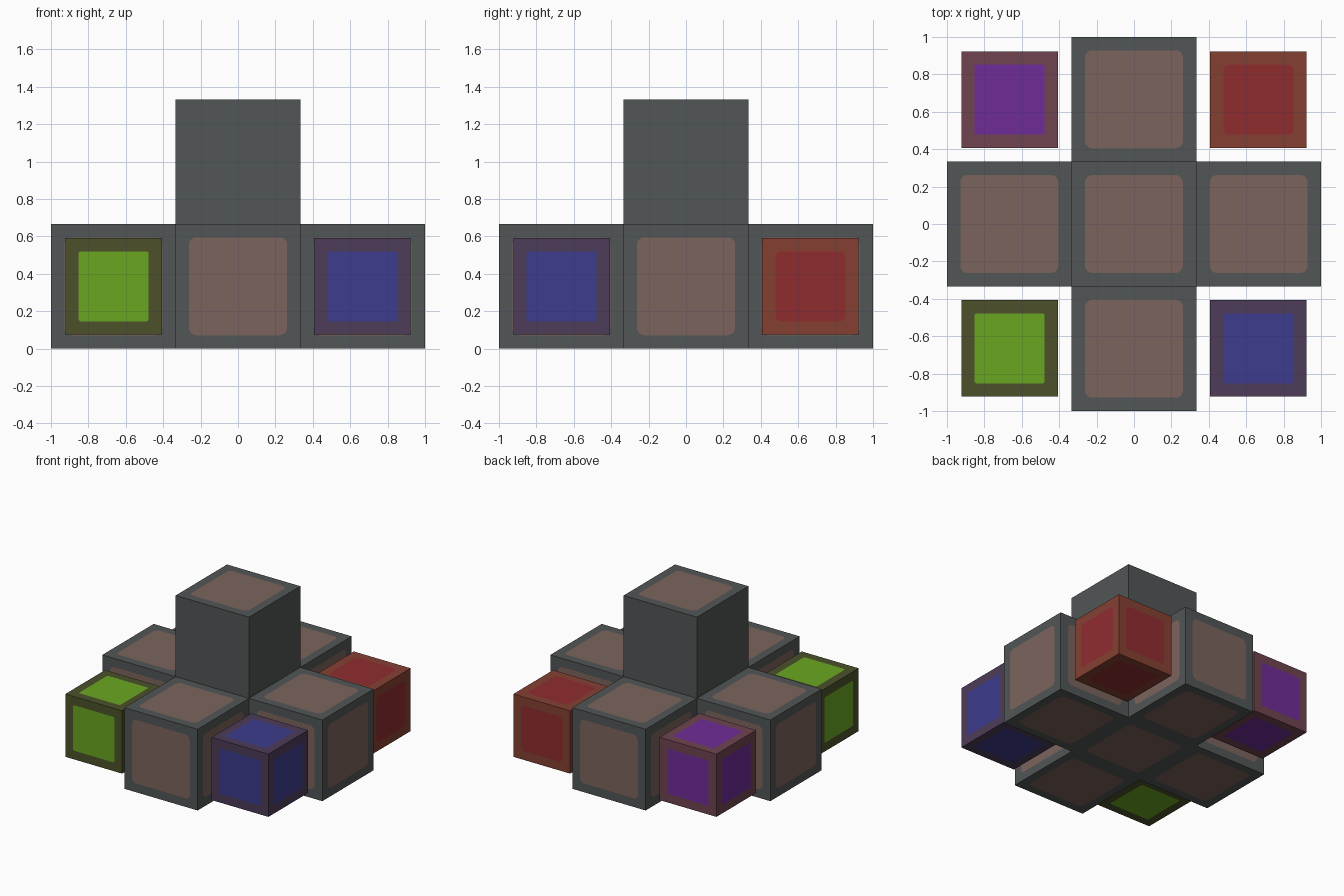
import bpy, bmesh, math
from mathutils import Vector

if "Cube" in bpy.data.objects:
    bpy.data.objects.remove(bpy.data.objects["Cube"], do_unlink=True)


def material(name, rgb):
    """Flat material from an sRGB 0-255 colour."""
    lin = [((c / 255 + 0.055) / 1.055) ** 2.4 for c in rgb]
    mat = bpy.data.materials.new(name)
    mat.use_nodes = True
    mat.diffuse_color = (*lin, 1)
    bsdf = mat.node_tree.nodes["Principled BSDF"]
    bsdf.inputs["Base Color"].default_value = (*lin, 1)
    bsdf.inputs["Roughness"].default_value = 0.9
    return mat


def add_side(bm, direction, half, panel, radius):
    """One block side; a rounded panel is cut into it unless panel is 0."""
    n = Vector(direction)
    u = Vector((n.y, n.z, n.x))
    v = n.cross(u)

    def vert(a, b):
        return bm.verts.new(n * half + u * a + v * b)

    signs = [(1, 1), (-1, 1), (-1, -1), (1, -1)]
    corners = [vert(a * half, b * half) for a, b in signs]
    if not panel:
        bm.faces.new(corners)
        return
    arcs = []
    for i, (a, b) in enumerate(signs):
        angles = [math.pi / 2 * (i + k / 5) for k in range(6)]
        arcs.append([vert(a * (panel - radius) + radius * math.cos(t),
                          b * (panel - radius) + radius * math.sin(t)) for t in angles])
    for i in range(4):
        j = (i + 1) % 4
        for p, q in zip(arcs[i], arcs[i][1:]):
            bm.faces.new((corners[i], q, p)).normal_flip()
        bm.faces.new((corners[i], corners[j], arcs[j][0], arcs[i][-1]))
    bm.faces.new([p for arc in arcs for p in arc]).material_index = 1


def block(name, centre, half, panel, radius, mats, sides, plain=()):
    bm = bmesh.new()
    for d in sides:
        add_side(bm, d, half, 0 if d in plain else panel, radius)
    bmesh.ops.remove_doubles(bm, verts=bm.verts, dist=0.0001)
    # Make every face look away from the block centre
    bm.normal_update()
    for f in bm.faces:
        if f.normal.dot(f.calc_center_median()) < 0:
            f.normal_flip()
    mesh = bpy.data.meshes.new(name)
    bm.to_mesh(mesh)
    bm.free()
    for m in mats:
        mesh.materials.append(m)
    obj = bpy.data.objects.new(name, mesh)
    obj.location = centre
    bpy.context.collection.objects.link(obj)


UP, DOWN = (0, 0, 1), (0, 0, -1)
AROUND = {"right": (-1, 0, 0), "left": (1, 0, 0), "front": (0, -1, 0), "back": (0, 1, 0)}
LEVEL = list(AROUND.values())
H = 1 / 3

# Grey cross with a raised centre
stone = [material("dark grey", (82, 86, 86)), material("dusty brown", (124, 100, 93))]
for side, d in AROUND.items():
    inward = tuple(-c for c in d)
    block(side + "_arm", (d[0] * 2 * H, d[1] * 2 * H, H), H, 0.262, 0.04, stone,
          [s for s in LEVEL + [UP, DOWN] if s != inward])
block("centre_base", (0, 0, H), H, 0.262, 0.04, stone, [DOWN])
block("centre_tower", (0, 0, 3 * H), H, 0.262, 0.04, stone, LEVEL + [UP], plain=LEVEL)

# Coloured blocks floating in the four corners
corner_blocks = [
    ("green", -1, -1, (76, 81, 42), (106, 166, 33), 0.012),
    ("blue", 1, -1, (77, 60, 88), (60, 60, 142), 0.006),
    ("red", 1, 1, (133, 64, 50), (144, 44, 47), 0.03),
    ("purple", -1, 1, (112, 68, 80), (112, 44, 153), 0.006),
]
for name, sx, sy, frame, panel, radius in corner_blocks:
    mats = [material(name + " frame", frame), material(name + " panel", panel)]
    block(name + "_corner_block", (sx * 0.665, sy * 0.665, H), 0.258, 0.187, radius,
          mats, LEVEL + [UP, DOWN])
